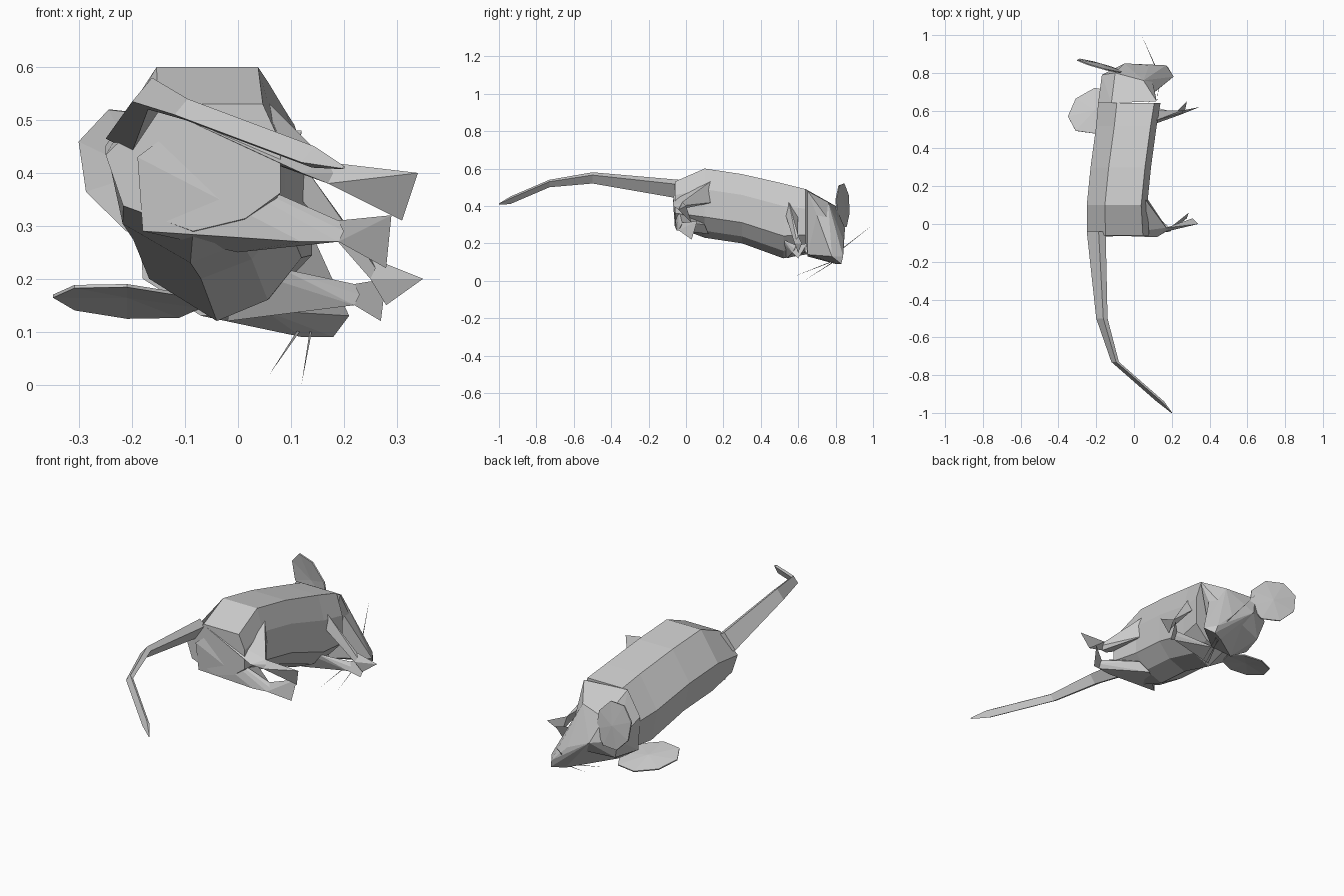
import bpy, bmesh
from math import cos, sin, tau
from mathutils import Vector

cube = bpy.data.objects.get("Cube")
if cube:
    bpy.data.objects.remove(cube)

GREY = (0.6, 0.6, 0.6, 1)
fur = bpy.data.materials.new("light grey fur")
fur.use_nodes = True
fur.diffuse_color = GREY
fur.node_tree.nodes["Principled BSDF"].inputs["Base Color"].default_value = GREY


def finish(name, bm):
    bmesh.ops.recalc_face_normals(bm, faces=bm.faces)
    mesh = bpy.data.meshes.new(name)
    bm.to_mesh(mesh)
    bm.free()
    mesh.materials.append(fur)
    obj = bpy.data.objects.new(name, mesh)
    bpy.context.collection.objects.link(obj)
    return obj


def loft(name, rings):
    """Bridge rings of points and cap both ends."""
    bm = bmesh.new()
    loops = [[bm.verts.new(point) for point in ring] for ring in rings]
    for near, far in zip(loops, loops[1:]):
        for i in range(len(near)):
            j = (i + 1) % len(near)
            bm.faces.new((near[i], near[j], far[j], far[i]))
    bm.faces.new(loops[0])
    bm.faces.new(loops[-1])
    return finish(name, bm)


def hull(name, *points):
    """Faceted convex lump around a few points."""
    bm = bmesh.new()
    for point in points:
        bm.verts.new(point)
    out = bmesh.ops.convex_hull(bm, input=bm.verts)
    loose = {v for v in out["geom_interior"] if isinstance(v, bmesh.types.BMVert)}
    bmesh.ops.delete(bm, geom=list(loose), context="VERTS")
    return finish(name, bm)


def ear(name, centre, along, across, sides=8):
    """Shallow dished fan with a thin shell, spanned by two half axes."""
    centre, along, across = Vector(centre), Vector(along), Vector(across)
    bm = bmesh.new()
    angles = [tau * i / sides for i in range(sides)]
    rim = [bm.verts.new(centre + along * cos(a) + across * sin(a)) for a in angles]
    dish = along.cross(across).normalized() * 0.01
    hub = bm.verts.new(centre + dish)
    for i, vert in enumerate(rim):
        bm.faces.new((hub, vert, rim[(i + 1) % sides]))
    shell = finish(name, bm).modifiers.new("thickness", "SOLIDIFY")
    shell.thickness = 0.006


def spike(name, base, tip, radius=0.003):
    base, tip = Vector(base), Vector(tip)
    side = (tip - base).orthogonal().normalized() * radius
    up = side.cross((tip - base).normalized())
    hull(name, base + side, base - side / 2 + up, base - side / 2 - up, tip)


def limb(name, ankle, toes, thigh):
    """Lump tapering from the thigh points to the ankle, then a flat splayed foot."""
    ankle = Vector(ankle)
    edge = Vector((0, .01, .02))
    wrist = [ankle + edge, ankle - edge]
    hull(name + "_leg", *thigh, *wrist, ankle + edge.yxx)
    hull(name + "_foot", *wrist, *toes)


# Body lying on its side: one outline fitted into the box of each section
outline = [(.3, 1), (.9, 1), (1, .7), (1, .3), (.8, .1), (.5, 0), (.1, .2), (0, .6)]


def section(y, back, belly, low, high):
    return [(back + (belly - back) * u, y, low + (high - low) * v) for u, v in outline]


loft("body", [
    section(-.06, -.25, .08, .29, .53),
    section(.1, -.25, .07, .23, .6),
    section(.3, -.23, .09, .2, .57),
    section(.52, -.2, .12, .12, .52),
    section(.64, -.19, .14, .14, .49),
])


# Tail with a diamond section, narrowing to the tip
def diamond(x, y, z, r):
    return [(x - r, y, z - r / 2), (x + r / 4, y, z + r), (x + r, y, z + r / 2), (x, y, z - r)]


loft("tail", [
    diamond(-.2, -.04, .49, .05),
    diamond(-.17, -.5, .55, .03),
    diamond(-.1, -.73, .52, .02),
    diamond(.14, -.94, .43, .02),
    diamond(.2, -1, .41, .003),
])

# Head turned towards the belly, with the snout low
crown = Vector((.05, .76, .42))
skull = Vector((-.05, .85, .28))
cheek = Vector((.11, .7, .35))
brow = Vector((.08, .84, .22))
jaw = Vector((-.07, .65, .13))
throat = Vector((.05, .65, .14))
hull("head", crown, skull, cheek, brow, jaw, throat,
     (-.12, .64, .49), (.12, .65, .48), (-.19, .64, .37), (-.18, .64, .2),
     (-.17, .79, .3), (-.14, .77, .2), (-.1, .8, .4))
hull("snout", crown, skull, cheek, brow, jaw, throat,
     (.12, .8, .09), (.18, .83, .09), (.21, .78, .13), (.17, .84, .13))

# Ears
ear("right_ear", centre=(-.18, .84, .4), along=(-.12, .03, .06), across=(.03, -.02, .11))
ear("left_ear", centre=(-.21, .6, .16), along=(-.14, -.03, .01), across=(0, -.12, .03))

# Hind legs and feet
limb("right_hind", ankle=(.17, -.03, .4), toes=[(.34, 0, .4), (.31, .03, .31)],
     thigh=[(-.14, -.06, .52), (-.06, .12, .55), (.06, .13, .53), (.06, .15, .42), (.12, -.07, .4)])
limb("left_hind", ankle=(.19, -.03, .29), toes=[(.29, .06, .32), (.28, .03, .22)],
     thigh=[(-.18, -.06, .29), (-.19, -.07, .43), (-.15, -.06, .46), (.12, -.05, .27), (.05, .1, .3), (0, .12, .25)])

# Forelegs and feet
limb("right_fore", ankle=(.25, .59, .22), toes=[(.35, .62, .2), (.28, .6, .15)],
     thigh=[(.12, .55, .42), (.11, .53, .36), (.13, .6, .34)])
limb("left_fore", ankle=(.22, .58, .17), toes=[(.28, .65, .2), (.27, .6, .12)],
     thigh=[(0, .5, .22), (.08, .52, .22), (.08, .6, .15), (-.02, .54, .12), (.02, .64, .15)])

# Whiskers
spike("right_whisker", base=(.12, .82, .16), tip=(.04, 1, .3))
spike("left_whisker", base=(.12, .8, .11), tip=(.06, .57, .02))
spike("lower_left_whisker", base=(.14, .82, .12), tip=(.12, .63, 0))
